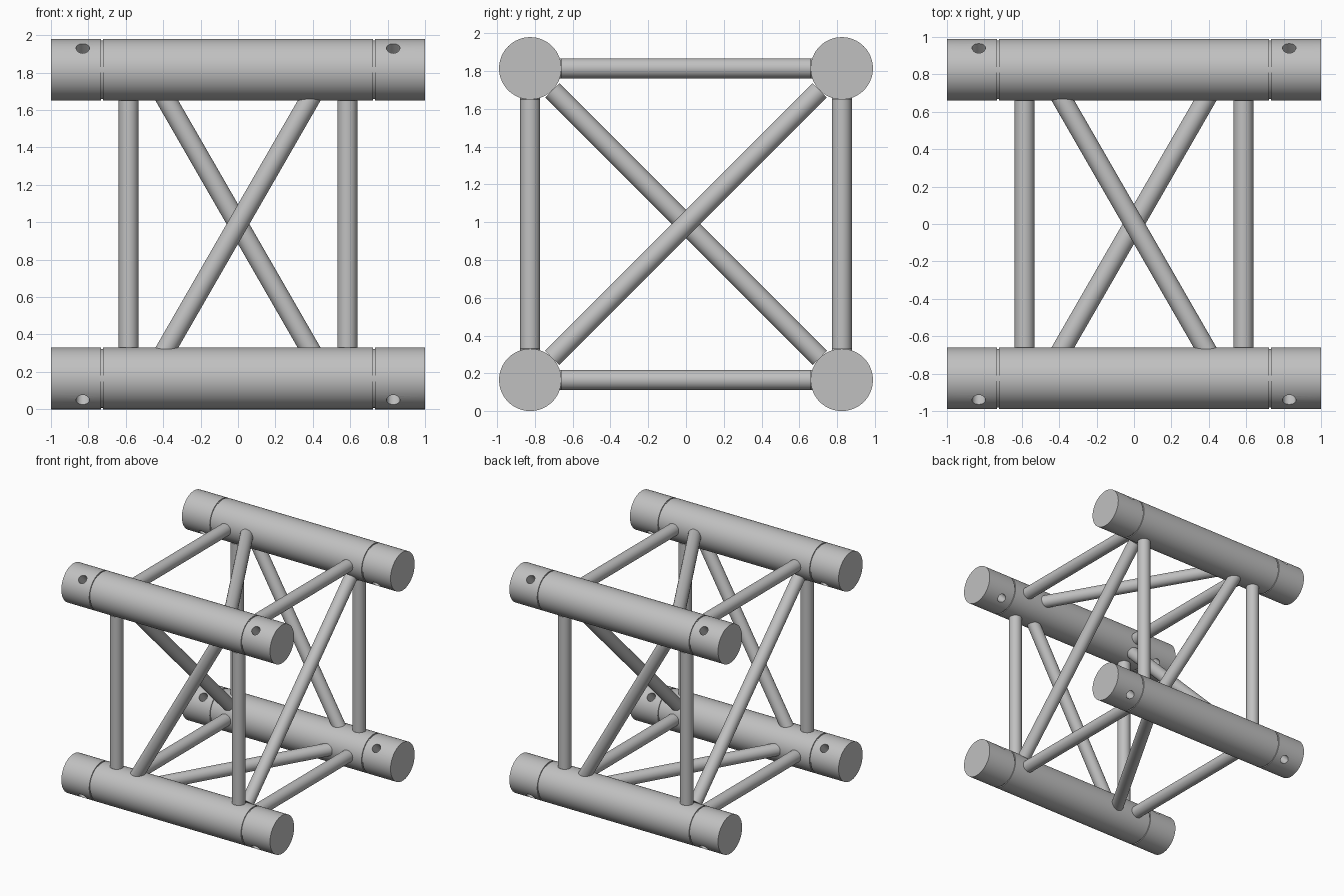
import bpy, bmesh, math
from mathutils import Vector

cube = bpy.data.objects.get("Cube")
if cube:
    bpy.data.objects.remove(cube, do_unlink=True)

# Main dimensions
R_CHORD, R_TUBE, R_HOLE = 0.165, 0.053, 0.036
HALF = 0.825          # chord offset from the middle
MID = 0.99            # height of the middle
INNER = HALF - R_CHORD
X_POST, X_DIAG, X_HOLE = 0.585, 0.38, 0.83

metal = bpy.data.materials.new("light_grey_metal")
GREY = (0.53, 0.53, 0.53, 1)
metal.diffuse_color = GREY
metal.use_nodes = True
metal.node_tree.nodes["Principled BSDF"].inputs["Base Color"].default_value = GREY


def add_object(name, bm):
    mesh = bpy.data.meshes.new(name)
    bm.to_mesh(mesh)
    bm.free()
    mesh.materials.append(metal)
    obj = bpy.data.objects.new(name, mesh)
    bpy.context.scene.collection.objects.link(obj)
    return obj


def smooth(obj):
    bpy.ops.object.select_all(action="DESELECT")
    obj.select_set(True)
    bpy.context.view_layer.objects.active = obj
    bpy.ops.object.shade_smooth_by_angle(angle=math.radians(35))


def rod(bm, a, b, radius, sides):
    """Add a capped round rod from a to b."""
    a, b = Vector(a), Vector(b)
    turn = (b - a).to_track_quat("Z", "Y").to_matrix().to_4x4()
    turn.translation = (a + b) / 2
    bmesh.ops.create_cone(bm, cap_ends=True, segments=sides, radius1=radius,
                          radius2=radius, depth=(b - a).length, matrix=turn)


def tube(name, a, b, extend=0.0):
    a = Vector(a) + Vector((0, 0, MID))
    b = Vector(b) + Vector((0, 0, MID))
    step = (b - a).normalized() * extend
    bm = bmesh.new()
    rod(bm, a - step, b + step, R_TUBE, 32)
    smooth(add_object(name, bm))


def chord(name, sy, sz):
    """Thick tube with a groove near each end and cross-drilled pin holes."""
    groove = R_CHORD - 0.008
    half = [(0.722, R_CHORD), (0.722, groove), (0.733, groove),
            (0.733, R_CHORD), (1.0, R_CHORD)]
    profile = [(-x, r) for x, r in reversed(half)] + half
    centre = Vector((0, sy * HALF, MID + sz * HALF))
    sides = 64
    bm = bmesh.new()
    rings = []
    for x, r in profile:
        angles = [math.tau * i / sides for i in range(sides)]
        rings.append([bm.verts.new(centre + Vector((x, r * math.cos(t), r * math.sin(t))))
                      for t in angles])
    for lo, hi in zip(rings, rings[1:]):
        for i in range(sides):
            j = (i + 1) % sides
            bm.faces.new((lo[i], lo[j], hi[j], hi[i]))
    bm.faces.new(rings[0])
    bm.faces.new(rings[-1])
    bmesh.ops.recalc_face_normals(bm, faces=bm.faces)
    obj = add_object(name, bm)

    # Drill the pin holes along the diagonal of the frame
    bm = bmesh.new()
    out = Vector((0, sy, sz)).normalized() * 0.25
    for x in (-X_HOLE, X_HOLE):
        mid = centre + Vector((x, 0, 0))
        rod(bm, mid - out, mid + out, R_HOLE, 24)
    cutter = add_object("hole_cutter", bm)
    cutter.hide_render = True
    mod = obj.modifiers.new("pin_holes", "BOOLEAN")
    mod.operation = "DIFFERENCE"
    mod.solver = "EXACT"
    mod.object = cutter
    bpy.context.view_layer.update()
    bpy.ops.object.select_all(action="DESELECT")
    bpy.context.view_layer.objects.active = obj
    obj.select_set(True)
    bpy.ops.object.modifier_apply(modifier=mod.name)
    bpy.data.objects.remove(cutter, do_unlink=True)
    smooth(obj)


DEPTH = {-1: "front", 1: "back"}
LEVEL = {-1: "lower", 1: "upper"}
SIDE = {-1: "right", 1: "left"}

# Four main chords
for sy in DEPTH:
    for sz in LEVEL:
        chord(f"{DEPTH[sy]}_{LEVEL[sz]}_chord", sy, sz)

for sx in SIDE:
    x = sx * X_POST
    # Upright posts and cross bars
    for s in (-1, 1):
        tube(f"{DEPTH[s]}_{SIDE[sx]}_post", (x, s * HALF, -INNER), (x, s * HALF, INNER))
        tube(f"{LEVEL[s]}_{SIDE[sx]}_cross_bar", (x, -INNER, s * HALF), (x, INNER, s * HALF))
    # Inner braces joining opposite chords
    d = HALF - R_CHORD * math.sqrt(0.5)
    tube(f"{SIDE[sx]}_inner_brace", (x, -d, -sx * d), (x, d, sx * d))

# Sloping braces, one in each long face
for s in (-1, 1):
    tube(f"{DEPTH[s]}_brace", (s * X_DIAG, s * HALF, -INNER),
         (-s * X_DIAG, s * HALF, INNER), 0.04) if s > 0 else \
        tube("front_brace", (-X_DIAG, -HALF, -INNER), (X_DIAG, -HALF, INNER), 0.04)
    tube(f"{LEVEL[s]}_brace", (s * X_DIAG, -INNER, s * HALF),
         (-s * X_DIAG, INNER, s * HALF), 0.04)
